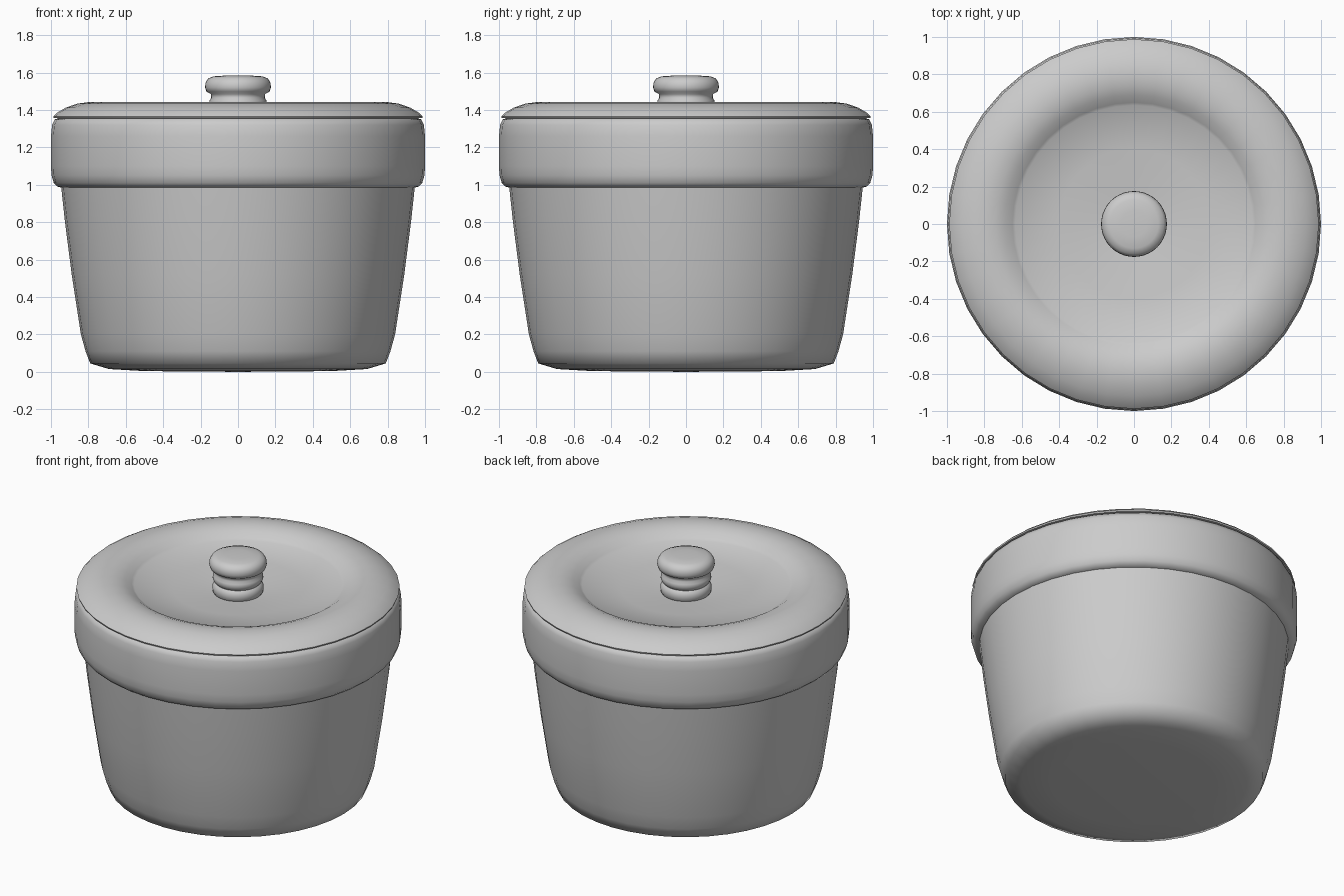
import bpy, bmesh, math

SEGMENTS = 40


def lathe(name, profile, angle=40):
    """Revolve an (r, z) profile around z; points with r = 0 become poles."""
    bm = bmesh.new()
    rings = []
    for r, z in profile:
        if r == 0:
            rings.append([bm.verts.new((0, 0, z))] * SEGMENTS)
        else:
            rings.append([bm.verts.new((r * math.cos(2 * math.pi * i / SEGMENTS),
                                        r * math.sin(2 * math.pi * i / SEGMENTS), z))
                          for i in range(SEGMENTS)])
    for a, b in zip(rings, rings[1:]):
        for i in range(SEGMENTS):
            j = (i + 1) % SEGMENTS
            corners = list(dict.fromkeys((a[i], a[j], b[j], b[i])))
            bm.faces.new(corners)
    bmesh.ops.recalc_face_normals(bm, faces=bm.faces)
    mesh = bpy.data.meshes.new(name)
    bm.to_mesh(mesh)
    bm.free()
    obj = bpy.data.objects.new(name, mesh)
    bpy.context.collection.objects.link(obj)
    bpy.context.view_layer.objects.active = obj
    bpy.ops.object.select_all(action='DESELECT')
    obj.select_set(True)
    bpy.ops.object.shade_smooth_by_angle(angle=math.radians(angle))
    return obj


# Hollow tapered pot with a thick collar
lathe("pot", [
    (0, 0.0), (0.5, 0.004), (0.69, 0.015), (0.79, 0.045), (0.815, 0.11),
    (0.84, 0.2), (0.889, 0.52), (0.925, 0.8), (0.945, 0.985),
    (0.965, 0.99), (0.985, 1.01), (0.997, 1.05), (1.0, 1.1), (1.0, 1.26),
    (0.994, 1.32), (0.98, 1.35), (0.96, 1.355), (0.88, 1.35),
    (0.86, 1.3), (0.84, 0.98), (0.75, 0.22), (0.7, 0.12), (0.55, 0.08), (0, 0.08),
], 65)

# Lid with rounded rim and shallow dished centre
lathe("lid", [
    (0, 1.325), (0.15, 1.335), (0.4, 1.36), (0.635, 1.382), (0.65, 1.392),
    (0.69, 1.418), (0.74, 1.436), (0.80, 1.442), (0.86, 1.434), (0.92, 1.413),
    (0.965, 1.387), (0.988, 1.366), (0.985, 1.357), (0.95, 1.355),
    (0.8, 1.355), (0.64, 1.33), (0, 1.285),
], 50)

# Turned knob: two stacked beads below a rounded cap
lathe("lid_knob", [
    (0, 1.31), (0.14, 1.32), (0.155, 1.345), (0.157, 1.375), (0.147, 1.395),
    (0.138, 1.402), (0.147, 1.412), (0.155, 1.43), (0.153, 1.45), (0.143, 1.465),
    (0.145, 1.485), (0.168, 1.498), (0.176, 1.52), (0.174, 1.545), (0.16, 1.569),
    (0.13, 1.58), (0.07, 1.584), (0, 1.585),
], 60)
